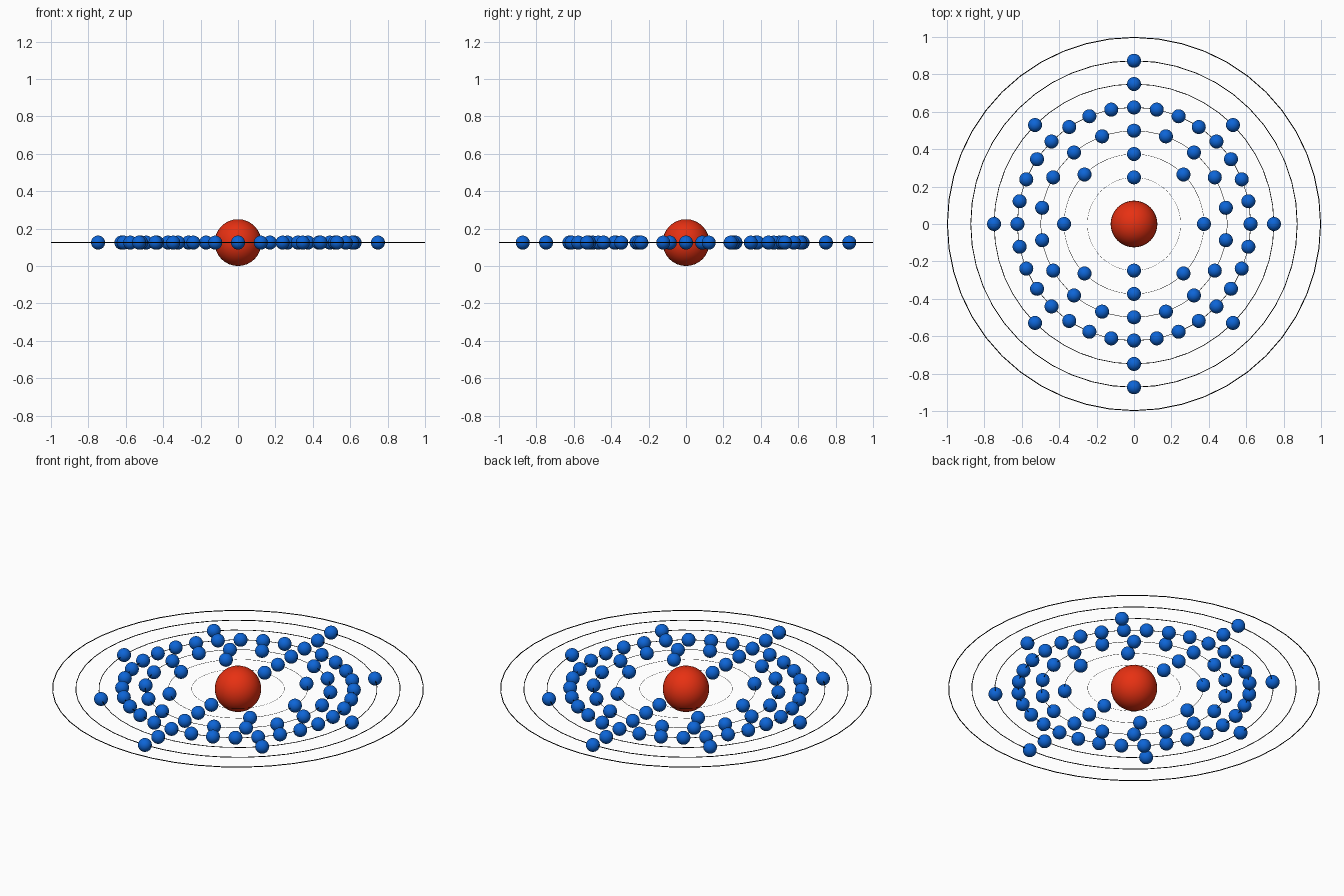
import bpy
from math import cos, sin, pi

if "Cube" in bpy.data.objects:
    bpy.data.objects.remove(bpy.data.objects["Cube"])

S = 0.9975            # ring spacing scale so the outer edge lands on 1.0
Z = 0.125             # height of the orbital plane
SHELLS = [2, 8, 18, 32, 8, 2, 0]   # electrons per ring, inner to outer


def material(name, color):
    m = bpy.data.materials.new(name)
    m.diffuse_color = (*color, 1)
    m.use_nodes = True
    m.node_tree.nodes["Principled BSDF"].inputs["Base Color"].default_value = m.diffuse_color
    return m


red = material("nucleus_red", (0.8, 0.03, 0.006))
blue = material("electron_blue", (0.004, 0.13, 0.68))
black = material("ring_black", (0.0, 0.0, 0.0))


def finish(name, mat):
    ob = bpy.context.object
    ob.name = ob.data.name = name
    ob.data.materials.append(mat)
    bpy.ops.object.shade_smooth()
    return ob


# Nucleus
bpy.ops.mesh.primitive_uv_sphere_add(segments=32, ring_count=16,
                                     radius=0.125, location=(0, 0, Z))
finish("nucleus", red)

# Master electron, shared by every copy
bpy.ops.mesh.primitive_uv_sphere_add(segments=32, ring_count=16, radius=0.0374)
master = finish("electron", blue)
electron_mesh = master.data
bpy.data.objects.remove(master)

for i, count in enumerate(SHELLS):
    r = S * (i + 2) / 8
    # Orbit ring, thinner towards the centre
    bpy.ops.mesh.primitive_torus_add(major_radius=r, minor_radius=0.0025 * r,
                                     major_segments=48, minor_segments=12,
                                     location=(0, 0, Z))
    finish(f"orbit_ring_{i + 1}", black)
    # Electrons evenly spaced, starting at the back
    for k in range(count):
        a = pi / 2 + 2 * pi * k / count
        e = bpy.data.objects.new(f"electron_{i + 1}_{k + 1}", electron_mesh)
        e.location = (r * cos(a), r * sin(a), Z)
        bpy.context.collection.objects.link(e)
